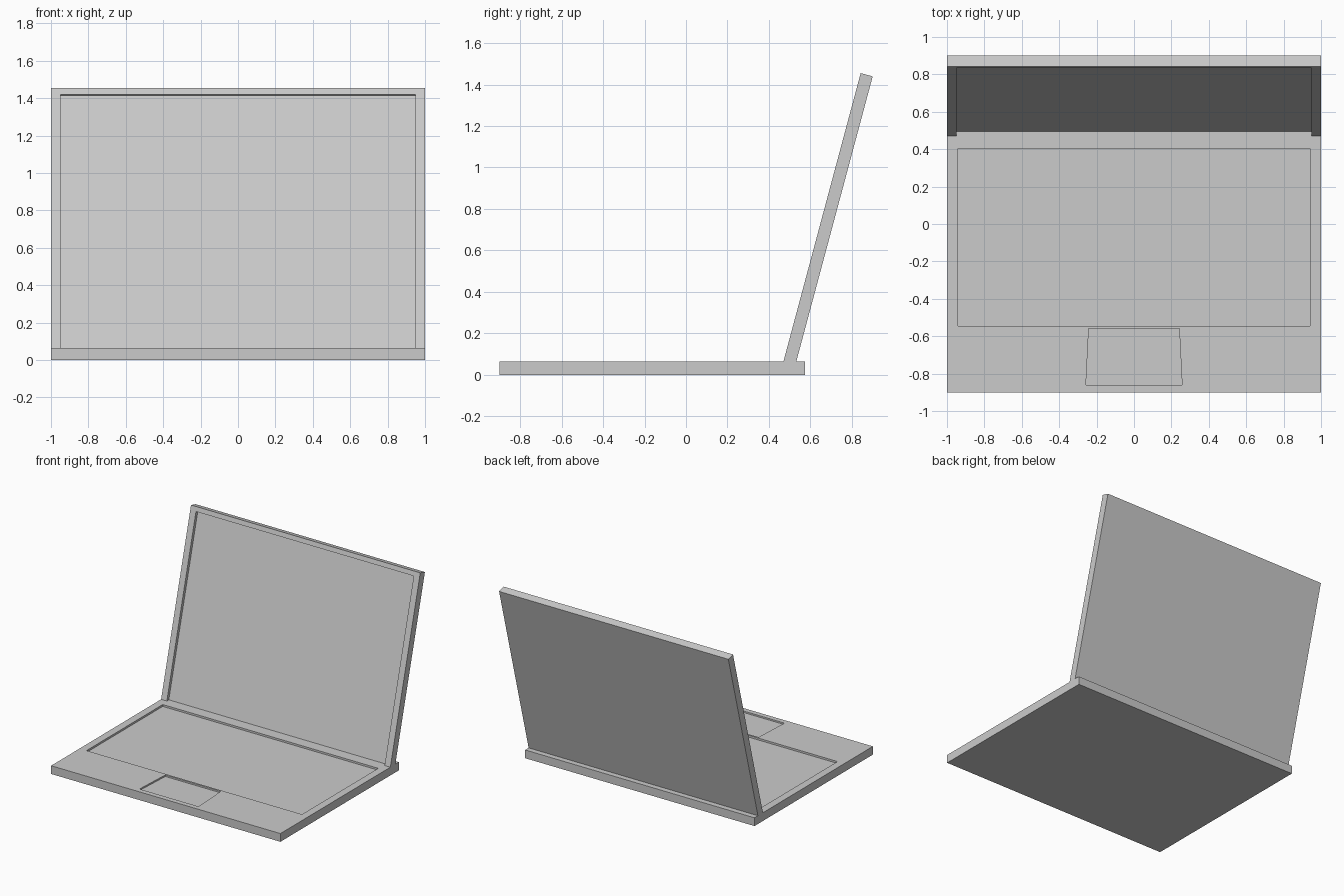
import bpy, bmesh
from math import sin, cos, radians
from mathutils import Vector

if "Cube" in bpy.data.objects:
    bpy.data.objects.remove(bpy.data.objects["Cube"])


def prism(name, points, offset):
    """Closed solid: a flat outline swept along an offset."""
    bm = bmesh.new()
    face = bm.faces.new([bm.verts.new(p) for p in points])
    swept = bmesh.ops.extrude_face_region(bm, geom=[face])["geom"]
    bmesh.ops.translate(bm, vec=offset,
                        verts=[v for v in swept if isinstance(v, bmesh.types.BMVert)])
    bmesh.ops.recalc_face_normals(bm, faces=bm.faces)
    mesh = bpy.data.meshes.new(name)
    bm.to_mesh(mesh)
    bm.free()
    obj = bpy.data.objects.new(name, mesh)
    bpy.context.collection.objects.link(obj)
    return obj


def carve(target, cutter):
    """Cut a recess into the target and discard the cutter."""
    cutter.hide_render = True
    mod = target.modifiers.new("recess", 'BOOLEAN')
    mod.operation = 'DIFFERENCE'
    mod.solver = 'EXACT'
    mod.object = cutter
    bpy.context.view_layer.objects.active = target
    bpy.ops.object.modifier_apply(modifier=mod.name)
    bpy.data.objects.remove(cutter)


def outline(front, back, front_half, back_half, z):
    return [(-front_half, front, z), (front_half, front, z),
            (back_half, back, z), (-back_half, back, z)]


BASE_TOP = 0.065
TILT = radians(15)
up = Vector((0, sin(TILT), cos(TILT)))
back = Vector((0, cos(TILT), -sin(TILT)))

# Base slab with keyboard and trackpad recesses
base = prism("base", outline(-0.9, 0.575, 1, 1, 0), (0, 0, BASE_TOP))
carve(base, prism("keyboard_cutter", outline(-0.545, 0.405, 0.94, 0.94, BASE_TOP - 0.015), (0, 0, 0.1)))
carve(base, prism("trackpad_cutter", outline(-0.86, -0.56, 0.257, 0.242, BASE_TOP - 0.012), (0, 0, 0.1)))

# Tilted lid, its foot cut level with the top of the base
THICK, LENGTH = 0.06, 1.439
foot = Vector((-1, 0.47, BASE_TOP))
tip = foot + up * LENGTH
lid = prism("screen_lid", [foot, foot + Vector((0, THICK / cos(TILT), 0)),
                           tip + back * THICK, tip], (2, 0, 0))

# Screen recess, open at the bottom where it meets the base
low = Vector((-0.95, 0.47, BASE_TOP)) - up * 0.1
high = Vector((-0.95, 0.47, BASE_TOP)) + up * (LENGTH - 0.036)
carve(lid, prism("screen_cutter", [low - back * 0.1, low + back * 0.024,
                                   high + back * 0.024, high - back * 0.1], (1.9, 0, 0)))
